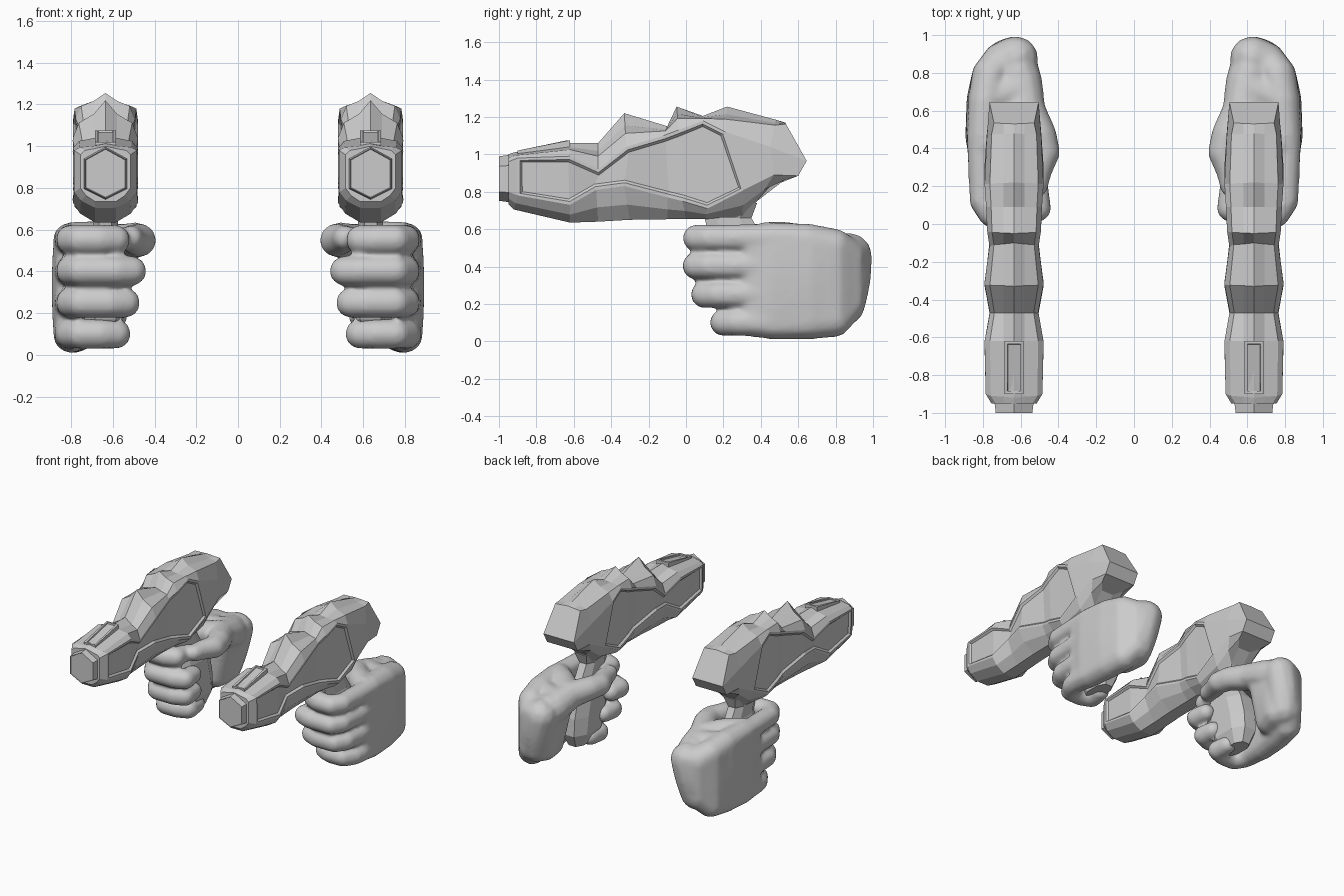
import bpy, bmesh, math
from mathutils import Vector, Matrix

if "Cube" in bpy.data.objects:
    bpy.data.objects.remove(bpy.data.objects["Cube"])

CX = 0.635   # each gun and hand sits at this distance from the centre plane


def finish(bm, name):
    """Turn a bmesh into an object in the scene."""
    me = bpy.data.meshes.new(name)
    bm.to_mesh(me)
    bm.free()
    ob = bpy.data.objects.new(name, me)
    bpy.context.collection.objects.link(ob)
    return ob


def mirror(ob):
    """Repeat the part on the other side of x = 0."""
    ob.modifiers.new("Mirror", 'MIRROR').use_mirror_merge = False


def loft(rings, strip_caps=False):
    """Skin a list of equal-length rings; returns bmesh and faces [segment][side]."""
    bm = bmesh.new()
    vs = [[bm.verts.new((p[0] + CX, p[1], p[2])) for p in r] for r in rings]
    n = len(rings[0])
    faces = [[bm.faces.new((a[i], a[(i + 1) % n], b[(i + 1) % n], b[i])) for i in range(n)]
             for a, b in zip(vs, vs[1:])]
    for r in (vs[0], vs[-1]):
        if strip_caps:      # symmetric strips across a folded end
            bm.faces.new((r[0], r[1], r[-1]))
            for i in range(1, n // 2):
                bm.faces.new((r[i], r[i + 1], r[n - i - 1], r[n - i]))
        else:
            bm.faces.new(r)
    bmesh.ops.recalc_face_normals(bm, faces=bm.faces)
    return bm, faces


def mix(a, b, t):
    return a + (b - a) * t


# --- gun body: stations of (y, z) for ridge, panel top, panel bottom, belly;
#     then half width and how far the shoulder drops from the ridge
stations = [
    (-.95, 1.00, -.95, .96, -.95, .80, -.95, .735, .120, .5),
    (-.92, 1.01, -.90, .98, -.90, .78, -.92, .705, .150, .5),
    (-.62, 1.06, -.62, .99, -.62, .73, -.62, .635, .156, .5),
    (-.47, 1.06, -.47, .92, -.48, .81, -.47, .640, .127, .5),
    (-.33, 1.22, -.32, 1.04, -.33, .83, -.30, .650, .156, .6),
    (-.10, 1.15, -.12, 1.10, -.10, .77, -.10, .653, .130, .5),
    (-.05, 1.255, -.04, 1.13, -.02, .75, .00, .655, .142, .5),
    (.09, 1.205, .09, 1.18, .115, .71, .10, .655, .148, .5),
    (.22, 1.255, .21, 1.12, .31, .81, .30, .660, .156, .5),
    (.48, 1.185, .45, 1.04, .47, .89, .38, .750, .145, .2),
    (.53, 1.17, .645, .965, .60, .885, .46, .840, .130, .04),
]
rings = []
for yt, zt, yu, zu, yl, zl, yb, zb, w, drop in stations:
    side = [(.055, mix(yt, yu, drop * .6), mix(zt, zu, drop * .6)),
            (w * .82, mix(yt, yu, drop), mix(zt, zu, drop)),
            (w, yu, zu), (w, yl, zl),
            (w * .78, mix(yl, yb, .55), mix(zl, zb, .55)),
            (.05, yb, zb)]
    rings.append([(0, yt, zt)] + side + [(-x, y, z) for x, y, z in reversed(side)])
bm, faces = loft(rings, True)
# recessed side panels with a rim
for col in (3, 9):
    panel = [faces[s][col] for s in range(1, 8)]
    bmesh.ops.inset_region(bm, faces=panel, thickness=.018, depth=0)
    bmesh.ops.inset_region(bm, faces=panel, thickness=.014, depth=-.014)
mirror(finish(bm, "gun_body"))


# --- muzzle: pointed hexagon with a recessed face
def hexagon(s, y):
    pts = [(0, .125), (.1, .07), (.1, -.07), (0, -.12), (-.1, -.07), (-.1, .07)]
    return [(x * s, y, .868 + z * s) for x, z in pts]


bm, _ = loft([hexagon(1.05, -.93), hexagon(.97, -1), hexagon(.96, -1), hexagon(.94, -.997)])
mirror(finish(bm, "muzzle"))


# --- raised vent on top of the barrel
def vent_ring(w, dy, dz):
    return [(sx * w, y, z + dz) for sx, y, z in
            ((-1, -.90 + dy, 1.02), (1, -.90 + dy, 1.02), (1, -.62 - dy, 1.075), (-1, -.62 - dy, 1.075))]


bm, _ = loft([vent_ring(.05, 0, -.06), vent_ring(.05, 0, 0), vent_ring(.035, .015, 0),
              vent_ring(.033, .017, -.01)])
mirror(finish(bm, "top_vent"))


# --- grip: neck and eight-sided handle
def grip_ring(z, y0, y1, w):
    cy, h = (y0 + y1) / 2, (y1 - y0) / 2
    pts = [(.5, -1), (1, -.5), (1, .5), (.5, 1), (-.5, 1), (-1, .5), (-1, -.5), (-.5, -1)]
    return [(a * w, cy + b * h, z) for a, b in pts]


bm, _ = loft([grip_ring(.74, .06, .38, .10), grip_ring(.66, .10, .35, .06), grip_ring(.57, .12, .40, .06),
              grip_ring(.45, .10, .48, .10), grip_ring(.30, .13, .52, .10),
              grip_ring(.17, .18, .53, .10), grip_ring(.07, .26, .48, .06)])
mirror(finish(bm, "grip"))

# --- hand: swept spheres fused into one smooth skin
hand = bmesh.new()


def sweep(points, gap=.022):
    """Chain of spheres along (x, y, z, radius) points."""
    for a, b in zip(points, points[1:]):
        a, b = Vector(a), Vector(b)
        steps = max(2, math.ceil((b - a).xyz.length / gap))
        for i in range(steps + 1):
            p = a.lerp(b, i / steps)
            bmesh.ops.create_icosphere(hand, subdivisions=2, radius=p[3],
                                       matrix=Matrix.Translation((p[0] + CX, p[1], p[2])))


# fingers: z, front y, tip x
for z, front, tip in ((.552, .055, -.042), (.403, .053, -.12), (.25, .098, -.09), (.101, .20, -.045)):
    r = .074
    sweep([(tip, front + .13, z, r * .9), (tip - .005, front + .03, z, r), (tip + .07, front, z, r),
           (.12, front, z, r), (.165, front + .07, z, r), (.172, .32, z, r + .002), (.174, .45, z, .08)])
# back of the hand: closely spaced rows from knuckles to wrist
ROWS = 16
for i in range(ROWS + 1):
    t = i / ROWS
    z0, z1, z2 = mix(.55, .095, t), mix(.535, .105, t), mix(.46, .20, t)
    bulge = .01 * math.sin(t * math.pi)
    sweep([(.168, .36, z0, .074), (.165 + bulge, .47, z0, .088), (.148 + bulge, .65, z1, .098),
           (.125, .79, z1 * .9 + .025, .10), (.07, .855, z2, .105),
           (mix(-.01, .05, t), .875 + bulge - .035 * t, z2, .122)], .035)
# palm filling behind the grip
for i in range(9):
    z = mix(.51, .17, i / 8)
    sweep([(.12, .62, z, .08), (-.04 + .01 * i, .69, z, .10), (-.02 + .005 * i, .80, z * .9 + .03, .105)])
# thumb and its mound
sweep([(.0, .86, .45, .12), (-.04, .74, .49, .115), (-.07, .60, .53, .10), (-.14, .47, .55, .088),
       (-.163, .38, .55, .083), (-.13, .28, .555, .072), (-.12, .20, .56, .062)])
# web between thumb and first finger, and filling across the wrist top
sweep([(-.05, .62, .54, .09), (.06, .50, .555, .09), (.15, .42, .555, .085)])
sweep([(-.03, .72, .50, .11), (.12, .66, .51, .105)])

ob = finish(hand, "hand")
rm = ob.modifiers.new("Fuse", 'REMESH')
rm.mode = 'VOXEL'
rm.voxel_size = .012
rm.use_smooth_shade = True
sm = ob.modifiers.new("Soften", 'SMOOTH')
sm.factor = .5
sm.iterations = 16
mirror(ob)
